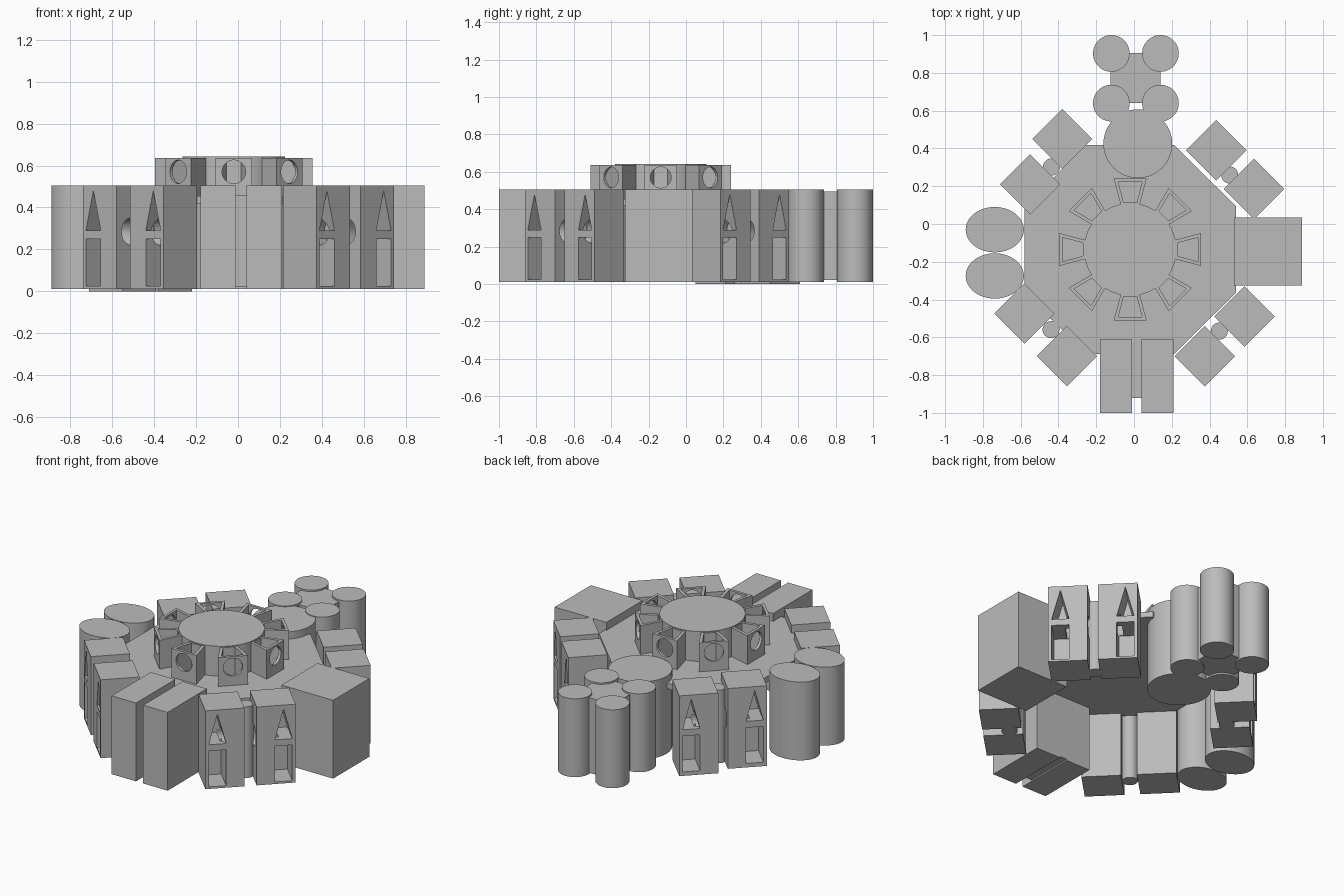
import bpy, bmesh, math
from mathutils import Matrix, Vector

if "Cube" in bpy.data.objects:
    bpy.data.objects.remove(bpy.data.objects["Cube"], do_unlink=True)

stone = bpy.data.materials.new("stone_grey")
stone.use_nodes = True
GREY = (0.5, 0.5, 0.5, 1)
stone.diffuse_color = GREY
stone.node_tree.nodes["Principled BSDF"].inputs["Base Color"].default_value = GREY

TOP, BASE, DECK = 0.505, 0.012, 0.455


def make(name, bm, smooth=False):
    bmesh.ops.recalc_face_normals(bm, faces=bm.faces[:])
    mesh = bpy.data.meshes.new(name)
    bm.to_mesh(mesh)
    bm.free()
    mesh.materials.append(stone)
    ob = bpy.data.objects.new(name, mesh)
    bpy.context.scene.collection.objects.link(ob)
    if smooth:
        bpy.ops.object.select_all(action='DESELECT')
        ob.select_set(True)
        bpy.context.view_layer.objects.active = ob
        bpy.ops.object.shade_smooth_by_angle(angle=math.radians(30))
    return ob


def prism(name, outline, z0, z1):
    """Extrude a flat outline upward from z0 to z1."""
    bm = bmesh.new()
    face = bm.faces.new([bm.verts.new((x, y, z0)) for x, y in outline])
    up = bmesh.ops.extrude_face_region(bm, geom=[face])["geom"]
    verts = [g for g in up if isinstance(g, bmesh.types.BMVert)]
    bmesh.ops.translate(bm, verts=verts, vec=(0, 0, z1 - z0))
    return make(name, bm)


def box(name, x0, x1, y0, y1, z0, z1):
    return prism(name, [(x0, y0), (x1, y0), (x1, y1), (x0, y1)], z0, z1)


def drum(name, x, y, rx, ry, z0, z1, sides=64):
    bm = bmesh.new()
    bmesh.ops.create_cone(bm, cap_ends=True, segments=sides, radius1=1, radius2=1, depth=1)
    bm.transform(Matrix.Translation((x, y, (z0 + z1) / 2)) @ Matrix.Diagonal((rx, ry, z1 - z0, 1)))
    return make(name, bm, smooth=True)


def carve(ob, cutters):
    """Subtract every cutter, keep the result and drop the cutters."""
    for c in cutters:
        c.hide_render = True
        mod = ob.modifiers.new("cut", 'BOOLEAN')
        mod.operation, mod.object, mod.solver = 'DIFFERENCE', c, 'EXACT'
    deps = bpy.context.evaluated_depsgraph_get()
    result = bpy.data.meshes.new_from_object(ob.evaluated_get(deps))
    ob.modifiers.clear()
    ob.data = result
    for c in cutters:
        bpy.data.objects.remove(c, do_unlink=True)


def rod(axis, centre, radius, length):
    """Horizontal round cutter."""
    bm = bmesh.new()
    bmesh.ops.create_cone(bm, cap_ends=True, segments=32, radius1=radius, radius2=radius, depth=length)
    turn = Vector((0, 0, 1)).rotation_difference(Vector(axis)).to_matrix().to_4x4()
    bm.transform(Matrix.Translation(centre) @ turn)
    return make("round_cutter", bm)


# Tower block: door, pointed window on the outer face, round opening on the inner side
def tower(name, centre, partner, angle, z0):
    half, depth = 0.113, 0.16
    turn = Matrix.Rotation(angle + math.pi / 2, 4, 'Z')
    gap = Vector((partner[0] - centre[0], partner[1] - centre[1], 0))
    side = 1 if gap.dot(turn.col[0].to_3d()) > 0 else -1
    mid = -0.043 * side
    block = box(name, -half, half, -half, half, z0, TOP)
    door = box("door_cutter", mid - 0.05, mid + 0.05, -half - 0.05, -half + depth, 0.025, 0.25)
    spire = prism("spire_cutter", [(mid - 0.05, 0.29), (mid + 0.05, 0.29), (mid, 0.48)], 0, depth + 0.05)
    spire.data.transform(Matrix.Translation((0, depth - half, 0)) @ Matrix.Rotation(math.pi / 2, 4, 'X'))
    port = rod((1, 0, 0), (side * 0.08, -0.013, 0.285), 0.065, 0.2)
    bpy.context.view_layer.update()
    carve(block, [door, spire, port])
    block.data.transform(Matrix.Translation((*centre, 0)) @ turn)


pairs = [("front_left", (0.375, -0.70), (0.585, -0.49), -45, BASE),
         ("front_right", (-0.355, -0.70), (-0.58, -0.475), -135, BASE),
         ("back_left", (0.435, 0.39), (0.635, 0.185), 45, BASE),
         ("back_right", (-0.38, 0.45), (-0.55, 0.21), 135, 0)]
for name, a, b, deg, z0 in pairs:
    ang = math.radians(deg)
    tower(name + "_tower_a", a, b, ang, z0)
    tower(name + "_tower_b", b, a, ang, z0)
    # Column set in the gap between the two towers
    x = (a[0] + b[0]) / 2 - 0.04 * math.cos(ang)
    y = (a[1] + b[1]) / 2 - 0.04 * math.sin(ang)
    drum(name + "_gap_column", x, y, 0.045, 0.045, z0, 0.46, 32)

# Octagonal deck
CX, CY = -0.02, -0.135
ring = [math.radians(22.5 + 45 * i) for i in range(8)]
prism("deck", [(CX + 0.605 * math.cos(t), CY + 0.6 * math.sin(t)) for t in ring], 0.42, DECK)

# Central turret with eight hollow wedge bays
drum("turret", CX, CY, 0.245, 0.245, 0.42, 0.643)


def bay_outline(r0, r1, w0, w1):
    return [(r0, -w0), (r1, -w1), (r1, w1), (r0, w0)]


for i in range(8):
    bay = prism(f"turret_bay_{i + 1}", bay_outline(0.21, 0.375, 0.043, 0.087), 0.44, 0.637)
    hollow = prism("hollow_cutter", bay_outline(0.25, 0.358, 0.035, 0.063), DECK + 0.005, 0.7)
    porthole = rod((1, 0, 0), (0.37, 0, 0.57), 0.056, 0.08)
    bpy.context.view_layer.update()
    carve(bay, [hollow, porthole])
    bay.data.transform(Matrix.Translation((CX, CY, 0)) @ Matrix.Rotation(math.radians(45 * i), 4, 'Z'))

# Front slabs and the bar between them
box("front_slab_right", -0.18, -0.01, -1, -0.61, BASE, TOP)
box("front_slab_left", 0.04, 0.21, -1, -0.61, BASE, TOP)
box("front_bar", -0.01, 0.04, -0.92, -0.61, 0.02, 0.46)

# Side block and the pair of oval towers opposite
box("side_block", 0.53, 0.89, -0.325, 0.035, BASE, TOP)
for i, y in enumerate((-0.03, -0.275)):
    drum(f"oval_tower_{i + 1}", -0.737, y, 0.154, 0.12, BASE, TOP)

# Rear drum, keep and its four corner towers
drum("rear_drum", 0.02, 0.425, 0.182, 0.182, BASE, 0.5)
box("rear_keep", -0.125, 0.14, 0.64, 0.905, 0.022, 0.495)
for i, x in enumerate((-0.12, 0.14)):
    for j, y in enumerate((0.64, 0.903)):
        drum(f"keep_tower_{2 * i + j + 1}", x, y, 0.097, 0.097, BASE, TOP, 48)
